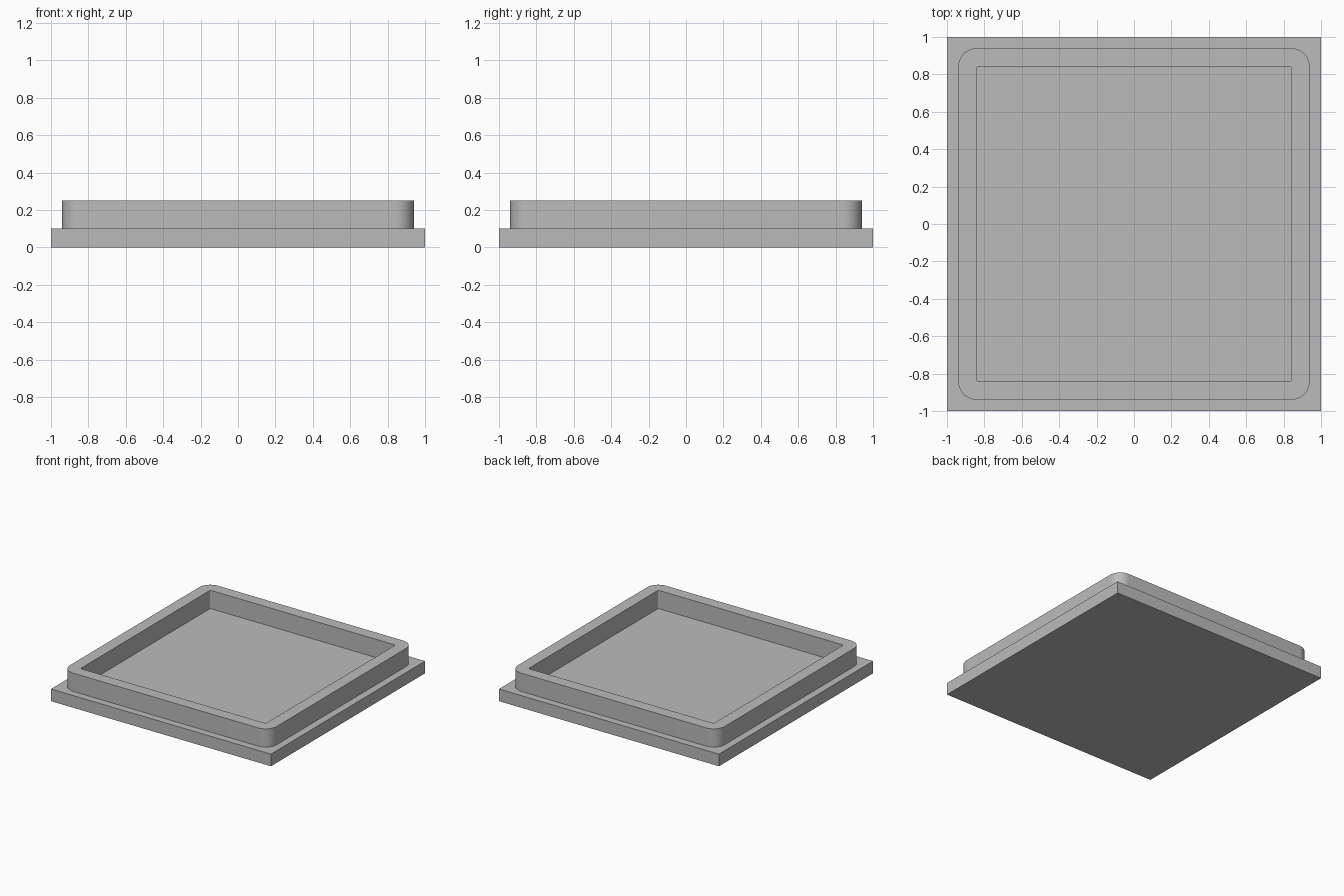
import bpy
import bmesh
from math import cos, sin, pi

cube = bpy.data.objects.get("Cube")
if cube:
    bpy.data.objects.remove(cube, do_unlink=True)

grey = bpy.data.materials.new("plain grey")
grey.use_nodes = True
colour = (0.5, 0.5, 0.5, 1)
grey.diffuse_color = colour
grey.node_tree.nodes["Principled BSDF"].inputs["Base Color"].default_value = colour

BASE_TOP, RIM_TOP = 0.10, 0.25
STEPS = 12  # segments per rounded corner


def rounded_square(bm, half, radius, z):
    """Ring of vertices around a square with rounded corners."""
    ring = []
    for corner in range(4):
        mid = corner * pi / 2 + pi / 4
        cx = (half - radius) * (1 if cos(mid) > 0 else -1)
        cy = (half - radius) * (1 if sin(mid) > 0 else -1)
        for i in range(STEPS + 1):
            a = corner * pi / 2 + i / STEPS * pi / 2
            ring.append(bm.verts.new((cx + radius * cos(a), cy + radius * sin(a), z)))
    return ring


def bridge(bm, a, b):
    n = len(a)
    for i in range(n):
        j = (i + 1) % n
        bm.faces.new((a[i], a[j], b[j], b[i]))


def finish(bm, name):
    bmesh.ops.recalc_face_normals(bm, faces=bm.faces)
    mesh = bpy.data.meshes.new(name)
    bm.to_mesh(mesh)
    bm.free()
    mesh.materials.append(grey)
    obj = bpy.data.objects.new(name, mesh)
    bpy.context.collection.objects.link(obj)
    return obj


# Square base plate
bm = bmesh.new()
bmesh.ops.create_cube(bm, size=1)
for v in bm.verts:
    v.co = (v.co.x * 2, v.co.y * 2, (v.co.z + 0.5) * BASE_TOP)
finish(bm, "base_plate")

# Raised rim: rounded outside, nearly sharp inside corners
bm = bmesh.new()
rings = [rounded_square(bm, 0.94, 0.10, BASE_TOP),
         rounded_square(bm, 0.94, 0.10, RIM_TOP),
         rounded_square(bm, 0.842, 0.01, RIM_TOP),
         rounded_square(bm, 0.842, 0.01, BASE_TOP)]
for lower, upper in zip(rings, rings[1:]):
    bridge(bm, lower, upper)
rim = finish(bm, "raised_rim")

bpy.ops.object.select_all(action='DESELECT')
rim.select_set(True)
bpy.context.view_layer.objects.active = rim
bpy.ops.object.shade_smooth_by_angle(angle=pi / 6)
